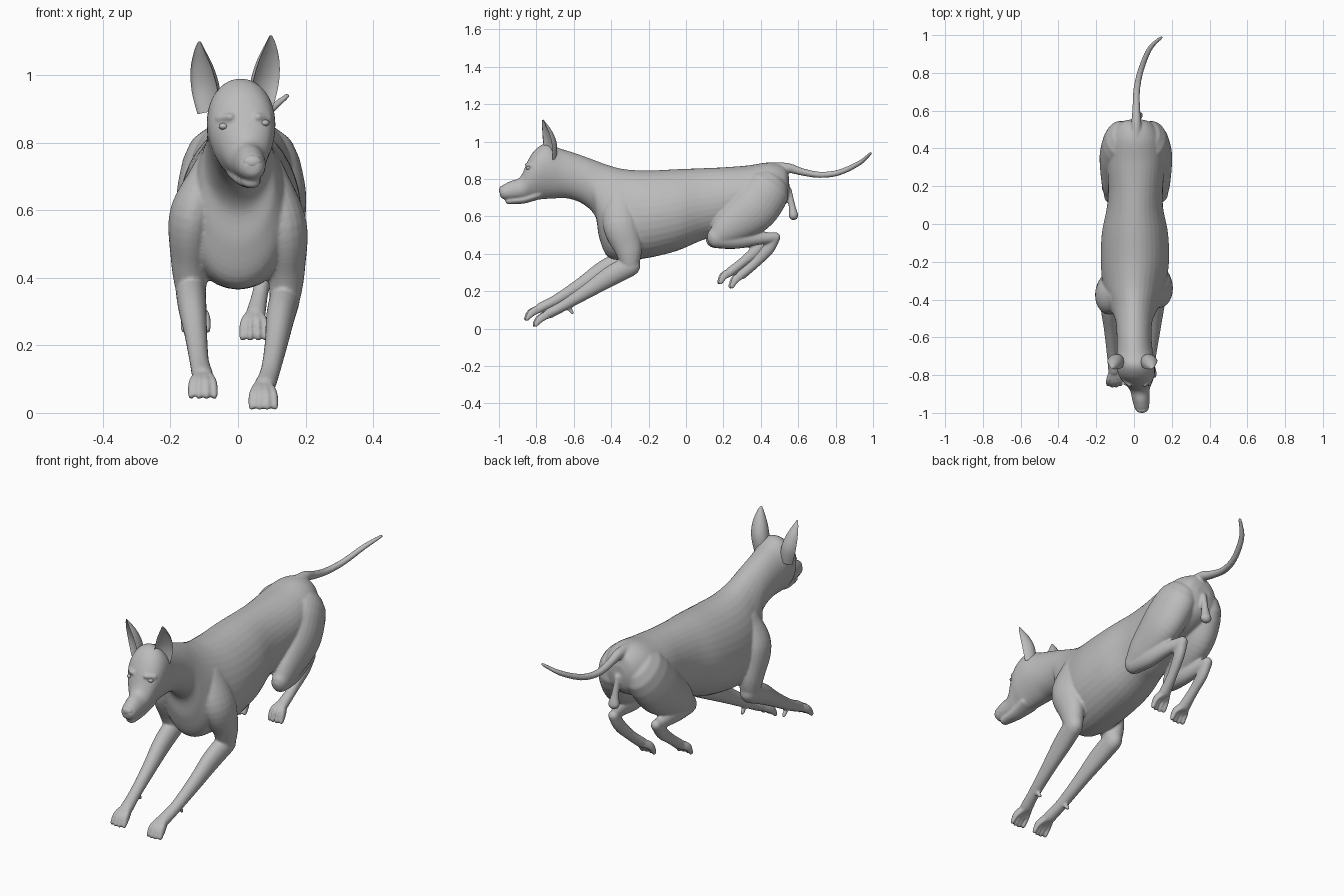
import bpy, bmesh, math
from mathutils import Vector, Matrix

coat = bpy.data.materials.new("coat_grey")
coat.diffuse_color = (0.5, 0.5, 0.5, 1)


def spline(keys, steps=6):
    """Catmull-Rom interpolation of equal-length tuples."""
    k = [keys[0]] + list(keys) + [keys[-1]]
    out = []
    for i in range(1, len(k) - 2):
        for j in range(steps):
            t = j / steps
            out.append([0.5 * (2 * b + (c - a) * t + (2 * a - 5 * b + 4 * c - d) * t * t
                               + (3 * b - a - 3 * c + d) * t ** 3)
                        for a, b, c, d in zip(*k[i - 1:i + 3])])
    return out + [list(keys[-1])]


def skin_rings(bm, rings):
    """Bridge a list of point rings into a closed tube."""
    vs = [[bm.verts.new(p) for p in r] for r in rings]
    n = len(vs[0])
    for a, b in zip(vs, vs[1:]):
        for i in range(n):
            bm.faces.new((a[i], a[(i + 1) % n], b[(i + 1) % n], b[i]))
    bm.faces.new(vs[0][::-1])
    bm.faces.new(vs[-1])


def tube(bm, keys, n=20, dent=None, twist=0.0):
    """Round-ended limb; keys are (x, y, z, radius, sideways radius)."""
    pts = spline(keys)
    pos = [Vector(p[:3]) for p in pts]
    items = []
    for i, p in enumerate(pts):
        d = (pos[min(i + 1, len(pos) - 1)] - pos[max(i - 1, 0)]).normalized()
        items.append((pos[i], d, max(p[3], .003), max(p[4], .003)))
    if dent is None:
        caps = [math.radians(a) for a in (25, 50, 70, 85)]
        c, d, r, rx = items[0]
        head = [(c - d * r * math.sin(a), d, r * math.cos(a), rx * math.cos(a)) for a in caps[::-1]]
        c, d, r, rx = items[-1]
        items = head + items + [(c + d * r * math.sin(a), d, r * math.cos(a), rx * math.cos(a))
                                for a in caps]
    rings = []
    for c, d, r, rx in items:
        side = Vector((1, 0, 0))
        side = (side - d * side.dot(d)).normalized()
        side = Matrix.Rotation(twist, 3, d) @ side
        up = d.cross(side)
        ring = []
        for i in range(n):
            a = 2 * math.pi * i / n
            s = math.sin(a)
            if dent and s < 0:
                s *= -dent
            ring.append(c + side * rx * math.cos(a) + up * r * s)
        rings.append(ring)
    skin_rings(bm, rings)


def trunk(bm, keys, n=36):
    """Loft of (top y, top z, bottom y, bottom z, centre x, half width, top flare)."""
    rings = []
    for ty, tz, by, bz, cx, hw, e in spline(keys, 5):
        ring = []
        for i in range(n):
            a = 2 * math.pi * i / n
            s = math.sin(a)
            ring.append((cx + hw * math.cos(a) * (1 + e * s),
                         (ty + by) / 2 + (ty - by) / 2 * s,
                         (tz + bz) / 2 + (tz - bz) / 2 * s))
        rings.append(ring)
    skin_rings(bm, rings)


def finish(name, bm):
    bmesh.ops.recalc_face_normals(bm, faces=bm.faces)
    me = bpy.data.meshes.new(name)
    bm.to_mesh(me)
    bm.free()
    me.materials.append(coat)
    ob = bpy.data.objects.new(name, me)
    bpy.context.collection.objects.link(ob)
    bpy.ops.object.select_all(action='DESELECT')
    ob.select_set(True)
    bpy.context.view_layer.objects.active = ob
    bpy.ops.object.shade_smooth_by_angle(angle=math.radians(50))
    return ob


def ball(name, loc, size):
    bm = bmesh.new()
    bmesh.ops.create_uvsphere(bm, u_segments=20, v_segments=12, radius=1,
                              matrix=Matrix.Translation(loc) @ Matrix.Diagonal((*size, 1)))
    finish(name, bm)


def paw(bm, x, wrist, knuckle, tip):
    """Four toes fanning from the wrist; each station is (y, z)."""
    for i in range(4):
        o = i - 1.5
        back = .007 if abs(o) > 1 else 0
        tube(bm, [(x + o * .010, *wrist, .022, .014),
                  (x + o * .021, knuckle[0] + back, knuckle[1], .021, .0115),
                  (x + o * .023, tip[0] + back, tip[1], .013, .010)], 12)


bm = bmesh.new()

# trunk, neck, skull and muzzle
trunk(bm, [
    (.552, .80, .552, .73, .01, .04, 0), (.53, .862, .53, .66, .01, .09, 0),
    (.45, .888, .45, .61, .01, .135, 0), (.33, .872, .30, .56, .01, .15, 0),
    (.20, .862, .16, .495, .008, .145, 0), (.08, .857, .08, .47, .005, .15, -.05),
    (-.05, .852, -.05, .415, .005, .175, -.08), (-.20, .845, -.20, .378, .005, .18, -.08),
    (-.33, .852, -.33, .365, 0, .165, -.1), (-.42, .875, -.42, .385, 0, .14, -.1),
    (-.48, .897, -.465, .49, 0, .115, -.05), (-.535, .917, -.485, .60, 0, .098, 0),
    (-.60, .94, -.55, .665, 0, .092, 0), (-.68, .965, -.63, .695, .003, .094, 0),
    (-.745, .99, -.715, .695, .008, .100, .1), (-.80, .962, -.785, .69, .013, .096, .14),
    (-.842, .905, -.825, .69, .02, .078, .12), (-.885, .812, -.87, .69, .03, .053, -.05),
    (-.94, .788, -.93, .688, .037, .045, -.1), (-.982, .765, -.972, .69, .041, .037, -.05),
    (-.999, .745, -.993, .705, .042, .022, 0)])

# lower jaw and brows
tube(bm, [(.018, -.79, .715, .024, .055), (.03, -.87, .69, .022, .038), (.04, -.95, .681, .016, .026)])
for s in (-1, 1):
    tube(bm, [(.018 + s * .04, -.852, .876, .011, .012), (.018 + s * .074, -.822, .872, .010, .012)], 12)

# tail and sac
tube(bm, [(.01, .44, .862, .026, .03), (.012, .54, .860, .026, .026), (.012, .62, .838, .020, .020),
          (.015, .715, .822, .017, .018), (.038, .82, .835, .016, .016), (.085, .93, .887, .013, .014),
          (.145, .988, .938, .008, .009)], 16)
tube(bm, [(.012, .548, .74, .018, .016), (.016, .566, .66, .018, .018), (.018, .575, .605, .026, .03)], 16)

# upper arms and thighs on both sides
for s in (-1, 1):
    dy, dz = (0, 0) if s > 0 else (-.035, .025)
    tube(bm, [(s * .095, -.35 + dy, .70, .075, .05), (s * .135, -.35 + dy, .56 + dz, .095, .068),
              (s * .143, -.31 + dy, .43 + dz, .075, .056), (s * .140, -.30 + dy, .355 + dz, .055, .048)])
    c = .01
    tube(bm, [(c + s * .085, .42, .72, .128, .092), (c + s * .105, .35, .63, .128, .088),
              (c + s * .122, .23, .54, .092, .062), (c + s * .127, .17, .49, .058, .045)], 28)

# right foreleg, left foreleg, right hind leg, left hind leg
tube(bm, [(.138, -.30, .335, .056, .045), (.125, -.40, .282, .054, .042), (.113, -.52, .205, .040, .034),
          (.096, -.65, .125, .029, .029), (.080, -.73, .082, .028, .032)])
tube(bm, [(-.140, -.335, .365, .056, .045), (-.135, -.44, .312, .052, .042), (-.125, -.56, .235, .038, .034),
          (-.115, -.69, .155, .029, .029), (-.105, -.775, .112, .028, .032)])
tube(bm, [(.135, .165, .48, .05, .045), (.125, .27, .477, .050, .042), (.11, .38, .482, .036, .032),
          (.09, .47, .487, .028, .026)])
tube(bm, [(.088, .478, .488, .027, .026), (.08, .44, .425, .032, .025), (.065, .37, .35, .026, .024),
          (.052, .30, .29, .026, .03)])
tube(bm, [(-.115, .155, .48, .05, .045), (-.115, .25, .475, .050, .042), (-.12, .35, .472, .036, .032),
          (-.12, .41, .47, .028, .026)])
tube(bm, [(-.12, .42, .472, .027, .026), (-.122, .375, .415, .032, .025), (-.124, .31, .36, .026, .024),
          (-.125, .24, .305, .026, .03)])

# paws and wrist pads
paw(bm, .075, (-.735, .078), (-.785, .052), (-.81, .02))
paw(bm, -.104, (-.78, .108), (-.83, .085), (-.855, .053))
paw(bm, .048, (.295, .285), (.258, .262), (.238, .225))
paw(bm, -.125, (.235, .30), (.198, .282), (.178, .248))
for x, y, z in ((.097, -.63, .115), (-.117, -.672, .143)):
    tube(bm, [(x, y, z, .014, .012), (x, y + .022, z - .03, .010, .010)], 10)

# fuse the limbs into one smooth skin
body = finish("body_skin", bm)
fuse = body.modifiers.new("fuse", 'REMESH')
fuse.mode = 'VOXEL'
fuse.voxel_size = 0.006
fuse.use_smooth_shade = True
soft = body.modifiers.new("soften", 'SMOOTH')
soft.factor = 0.5
soft.iterations = 5

# ears and eyes
for s, side in ((-1, "left"), (1, "right")):
    dx, dz = (0, 0) if s < 0 else (-.017, .018)
    bm = bmesh.new()
    tube(bm, [(s * .086 + dx, -.735, .89 + dz, .045, .040), (s * .100 + dx, -.738, .96 + dz, .050, .044),
              (s * .109 + dx, -.748, 1.02 + dz, .038, .036), (s * .114 + dx, -.760, 1.07 + dz, .018, .018),
              (s * .114 + dx, -.767, 1.098 + dz, .004, .004)], 24, dent=.45, twist=s * math.radians(30))
    finish(side + "_ear", bm)
    ball(side + "_eye", (.018 + s * .061, -.841, .853 + s * .005), (.014, .014, .010))

# nose pad
ball("nose", (.042, -.982, .742), (.029, .018, .021))
